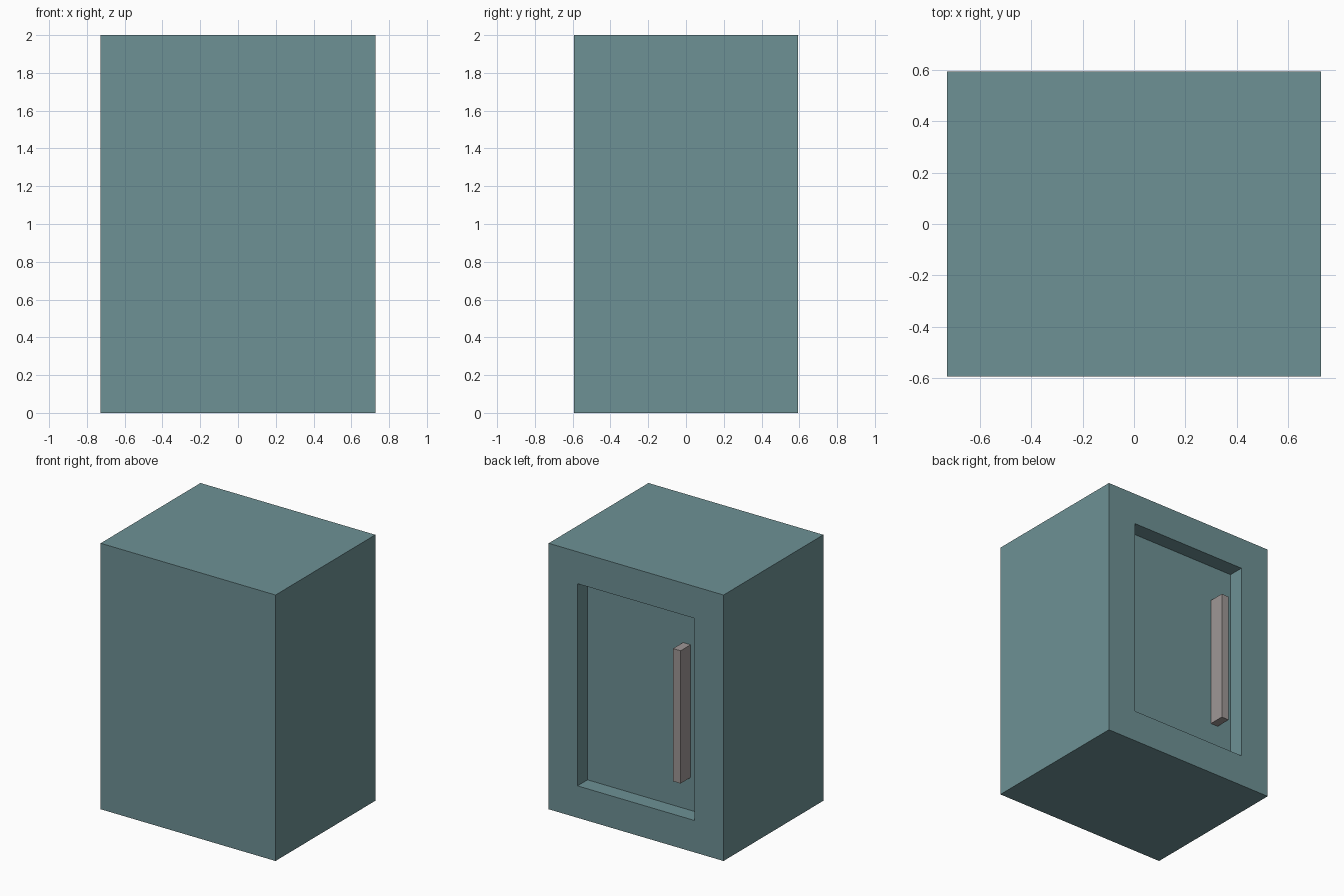
import bpy, bmesh
from mathutils import Vector

if "Cube" in bpy.data.objects:
    bpy.data.objects.remove(bpy.data.objects["Cube"])

W, D, H = 1.455, 1.186, 2.0      # overall size
FRAME, DEPTH = 0.24, 0.119       # door frame width and recess depth


def material(name, rgb):
    m = bpy.data.materials.new(name)
    m.diffuse_color = (*rgb, 1)
    m.use_nodes = True
    m.node_tree.nodes["Principled BSDF"].inputs["Base Color"].default_value = m.diffuse_color
    return m


def box_mesh(lo, hi):
    lo, hi = Vector(lo), Vector(hi)
    bm = bmesh.new()
    bmesh.ops.create_cube(bm, size=1)
    bmesh.ops.scale(bm, vec=hi - lo, verts=bm.verts)
    bmesh.ops.translate(bm, vec=(lo + hi) / 2, verts=bm.verts)
    return bm


def finish(bm, name, mat):
    bmesh.ops.recalc_face_normals(bm, faces=bm.faces)
    me = bpy.data.meshes.new(name)
    bm.to_mesh(me)
    bm.free()
    me.materials.append(mat)
    ob = bpy.data.objects.new(name, me)
    bpy.context.collection.objects.link(ob)
    return ob


teal = material("teal paint", (0.155, 0.285, 0.30))
grey = material("warm grey metal", (0.345, 0.31, 0.305))

# Cabinet body with a straight-walled door recess in the back (+y) face
bm = box_mesh((-W / 2, -D / 2, 0), (W / 2, D / 2, H))
bm.normal_update()
door = max(bm.faces, key=lambda f: f.normal.y)
bmesh.ops.inset_region(bm, faces=[door], thickness=FRAME, use_even_offset=True)
ext = bmesh.ops.extrude_face_region(bm, geom=[door])
if door.is_valid:
    bmesh.ops.delete(bm, geom=[door], context='FACES_ONLY')
verts = [g for g in ext["geom"] if isinstance(g, bmesh.types.BMVert)]
bmesh.ops.translate(bm, vec=(0, -DEPTH, 0), verts=verts)
finish(bm, "cabinet", teal)

# Upright handle standing on the door panel, flush with the frame
finish(box_mesh((-0.37, D / 2 - DEPTH, 0.487), (-0.307, D / 2, 1.485)),
       "door_handle", grey)
